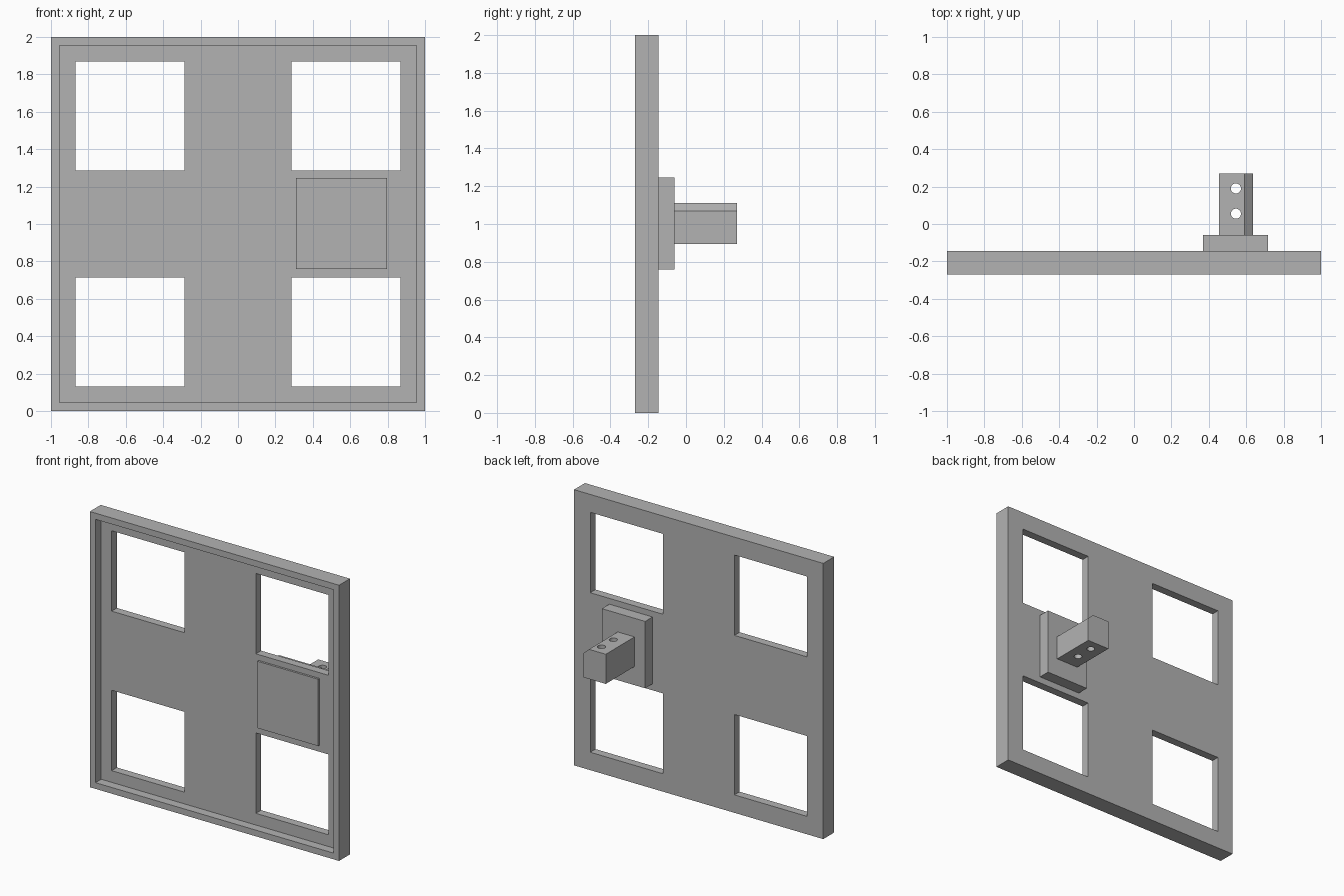
import bpy
import bmesh
from mathutils import Matrix, Vector

cube = bpy.data.objects.get("Cube")
if cube:
    bpy.data.objects.remove(cube, do_unlink=True)

grey = bpy.data.materials.new("plain_grey")
grey.use_nodes = True
grey.diffuse_color = (0.45, 0.45, 0.45, 1)
grey.node_tree.nodes["Principled BSDF"].inputs["Base Color"].default_value = (0.45, 0.45, 0.45, 1)


def finish(name, bm):
    bmesh.ops.recalc_face_normals(bm, faces=bm.faces)
    mesh = bpy.data.meshes.new(name)
    bm.to_mesh(mesh)
    bm.free()
    mesh.materials.append(grey)
    obj = bpy.data.objects.new(name, mesh)
    bpy.context.collection.objects.link(obj)
    return obj


def box(name, x, y, z):
    """Box from (min, max) pairs on each axis."""
    bm = bmesh.new()
    bmesh.ops.create_cube(bm, size=1)
    for v in bm.verts:
        v.co = [(lo + hi) / 2 + c * (hi - lo) for c, (lo, hi) in zip(v.co, (x, y, z))]
    return finish(name, bm)


def prism(name, profile, y0, y1):
    """Extrude an (x, z) profile along y."""
    bm = bmesh.new()
    face = bm.faces.new([bm.verts.new((x, y0, z)) for x, z in profile])
    new = bmesh.ops.extrude_face_region(bm, geom=[face])["geom"]
    bmesh.ops.translate(bm, verts=[g for g in new if isinstance(g, bmesh.types.BMVert)],
                        vec=(0, y1 - y0, 0))
    return finish(name, bm)


def peg(name, centre, radius, depth):
    bm = bmesh.new()
    bmesh.ops.create_cone(bm, cap_ends=True, segments=32, radius1=radius, radius2=radius,
                          depth=depth, matrix=Matrix.Translation(Vector(centre)))
    return finish(name, bm)


def cut(target, cutters):
    """Subtract the cutters, bake the result and drop the cutters."""
    for c in cutters:
        c.hide_render = True
        mod = target.modifiers.new("cut", 'BOOLEAN')
        mod.operation = 'DIFFERENCE'
        mod.solver = 'EXACT'
        mod.object = c
    bpy.context.view_layer.update()
    graph = bpy.context.evaluated_depsgraph_get()
    mesh = bpy.data.meshes.new_from_object(target.evaluated_get(graph))
    target.modifiers.clear()
    target.data = mesh
    for c in cutters:
        bpy.data.objects.remove(c, do_unlink=True)


FRONT, FLOOR, BACK = -0.27, -0.205, -0.145

# Door panel: shallow front recess and four square windows
panel = box("door_panel", (-1, 1), (FRONT, BACK), (0, 2))
cutters = [box("recess_cutter", (-0.955, 0.955), (FRONT - 0.1, FLOOR), (0.045, 1.955))]
for x in ((-0.87, -0.287), (0.287, 0.87)):
    for z in ((0.13, 0.713), (1.287, 1.87)):
        cutters.append(box("window_cutter", x, (-0.5, 0.1), z))
cut(panel, cutters)

# Raised pad on the front and mounting plate on the back
box("front_pad", (0.31, 0.797), (FLOOR - 0.015, FLOOR + 0.005), (0.76, 1.245))
box("mounting_plate", (0.37, 0.717), (BACK, -0.06), (0.76, 1.245))

# Mounting block with one chamfered edge and two vertical bolt holes
block = prism("mounting_block",
              [(0.455, 0.895), (0.635, 0.895), (0.635, 1.07), (0.59, 1.11), (0.455, 1.11)],
              -0.06, 0.27)
cut(block, [peg("hole_cutter", (0.545, y, 1), 0.027, 0.6) for y in (0.055, 0.19)])

# Smooth the hole walls while keeping the block edges crisp
bpy.ops.object.select_all(action='DESELECT')
block.select_set(True)
bpy.context.view_layer.objects.active = block
bpy.ops.object.shade_smooth_by_angle()
